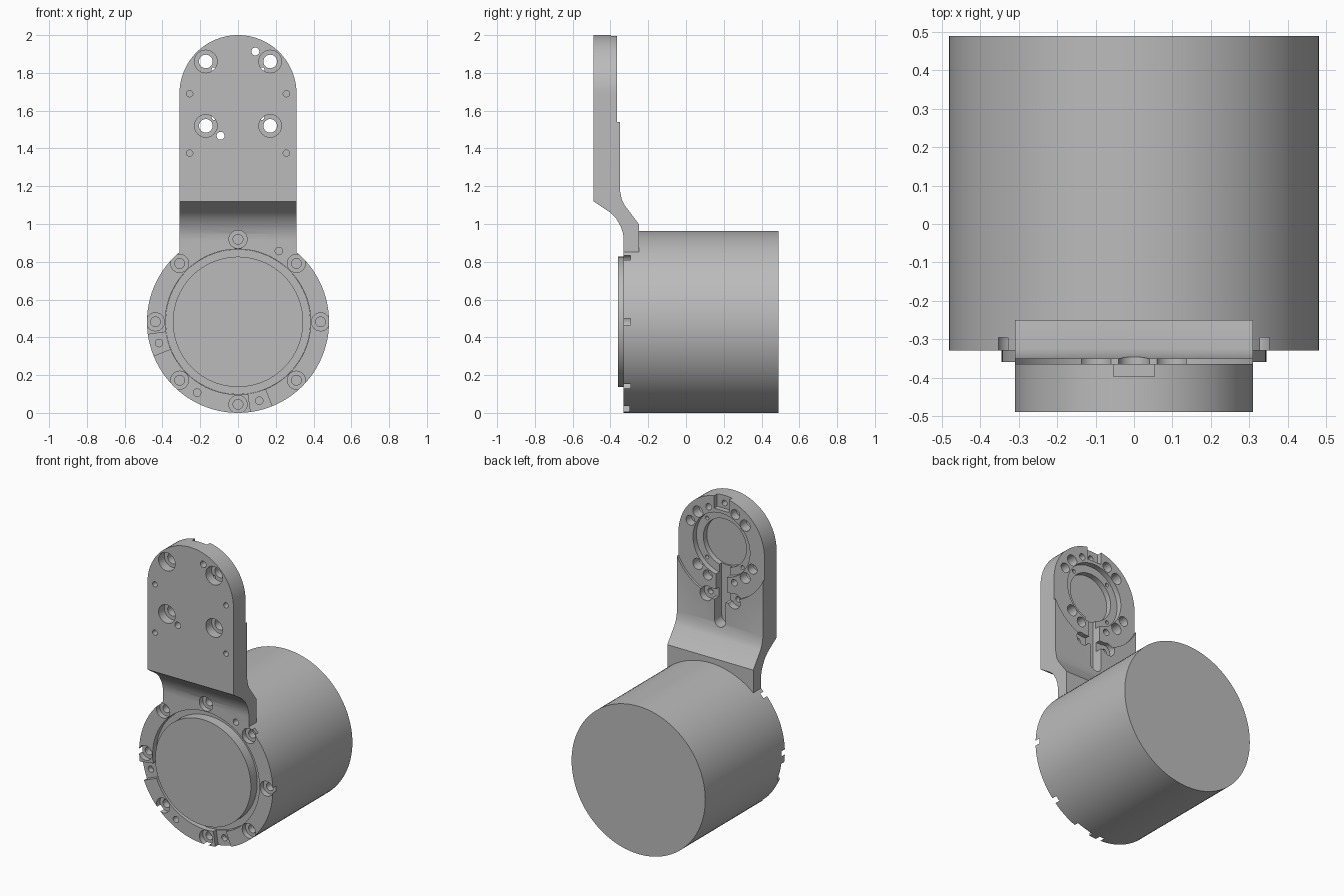
import bpy, bmesh
from math import sin, cos, radians, pi

cube = bpy.data.objects.get("Cube")
if cube:
    bpy.data.objects.remove(cube, do_unlink=True)

metal = bpy.data.materials.new("light grey metal")
metal.use_nodes = True
GREY = (0.5, 0.5, 0.5, 1)
metal.diffuse_color = GREY
metal.node_tree.nodes["Principled BSDF"].inputs["Base Color"].default_value = GREY

CZ = 0.482     # height of the motor axis
PZ = 1.69      # height of the round arm end
R = 0.482      # motor radius


def prism(name, pts, lo, hi, axis="Y"):
    """Extrude a closed outline along y (points are x, z) or x (points are y, z)."""
    bm = bmesh.new()
    place = (lambda p, d: (p[0], d, p[1])) if axis == "Y" else (lambda p, d: (d, p[0], p[1]))
    a = [bm.verts.new(place(p, lo)) for p in pts]
    b = [bm.verts.new(place(p, hi)) for p in pts]
    bm.faces.new(a)
    bm.faces.new(b[::-1])
    n = len(pts)
    for i in range(n):
        bm.faces.new((a[i], a[(i + 1) % n], b[(i + 1) % n], b[i]))
    bmesh.ops.recalc_face_normals(bm, faces=bm.faces)
    mesh = bpy.data.meshes.new(name)
    bm.to_mesh(mesh)
    bm.free()
    ob = bpy.data.objects.new(name, mesh)
    bpy.context.collection.objects.link(ob)
    mesh.materials.append(metal)
    return ob


def arc(x, z, r, a0, a1, n):
    return [(x + r * cos(radians(a0 + (a1 - a0) * i / n)),
             z + r * sin(radians(a0 + (a1 - a0) * i / n))) for i in range(n + 1)]


def disc(name, x, z, r, lo, hi, n=24):
    return prism(name, arc(x, z, r, 0, 360, n)[:-1], lo, hi)


def box(x0, x1, z0, z1):
    return [(x0, z0), (x1, z0), (x1, z1), (x0, z1)]


def combine(target, tool, op="DIFFERENCE"):
    """Apply a boolean and discard the tool."""
    mod = target.modifiers.new("cut", "BOOLEAN")
    mod.operation, mod.solver, mod.object = op, "EXACT", tool
    bpy.context.view_layer.objects.active = target
    bpy.ops.object.modifier_apply(modifier=mod.name)
    bpy.data.objects.remove(tool, do_unlink=True)


def drill(target, x, z, r, lo, hi):
    combine(target, disc("drill", x, z, r, lo, hi))


# Motor body, recessed floor and raised front cap
motor = disc("motor_body", 0, CZ, R, -0.25, 0.49, 96)
floor = disc("motor_front_floor", 0, CZ, 0.384, -0.295, -0.24, 96)
cap = disc("motor_front_cap", 0, CZ, 0.345, -0.36, -0.28, 96)

# Cranked arm: side profile trimmed to the round-ended front outline
side = [(-0.25, 0.85), (-0.25, 1.0), (-0.325, 1.1), (-0.34, 1.13), (-0.35, 1.18),
        (-0.35, 2.1), (-0.49, 2.1), (-0.49, 1.12), (-0.4, 1.06), (-0.37, 1.03),
        (-0.345, 0.985), (-0.333, 0.95), (-0.33, 0.92), (-0.33, 0.85)]
arm = prism("bracket_arm", side, -0.4, 0.4, "X")
outline = [(-0.31, 0.8), (0.31, 0.8)] + arc(0, PZ, 0.31, 0, 180, 48)
combine(arm, prism("outline", outline, -0.6, 0), "INTERSECT")

# Mounting ring joined to the arm, then bored out
combine(arm, disc("ring", 0, CZ, R, -0.33, -0.25, 96), "UNION")
combine(arm, disc("bore", 0, CZ, 0.385, -0.5, -0.2, 96))

# Eight counterbored ring bolts
for k in range(8):
    x, z = 0.437 * cos(k * pi / 4), CZ + 0.437 * sin(k * pi / 4)
    drill(arm, x, z, 0.048, -0.45, -0.295)
    drill(arm, x, z, 0.026, -0.45, -0.2)

# Two shallow ring notches and the small pin holes
for a in (188, 278):
    sector = arc(0, CZ, 0.55, a, a + 14, 6) + arc(0, CZ, 0.36, a + 14, a, 6)
    combine(arm, prism("notch", sector, -0.45, -0.3))
for a in (60, 195, 240, 285):
    drill(arm, 0.433 * cos(radians(a)), CZ + 0.433 * sin(radians(a)), 0.02, -0.45, -0.265)

# Round seat and stepped pocket on the back of the arm end
for r, depth in ((0.344, -0.365), (0.205, -0.4), (0.155, -0.435)):
    combine(arm, disc("pocket", 0, PZ, r, depth, -0.1, 72))

# Cable slot with round end, side lobes and top key slot
slot = [(0.04, 1.56)] + arc(0, 1.2, 0.04, 0, -180, 12) + [(-0.04, 1.56)]
combine(arm, prism("slot", slot, -0.425, -0.1))
for s in (-1, 1):
    combine(arm, prism("lobe_neck", box(min(0, s * 0.1), max(0, s * 0.1), 1.33, 1.39), -0.395, -0.1))
    drill(arm, s * 0.1, 1.35, 0.045, -0.395, -0.1)
    drill(arm, s * 0.1, 1.35, 0.018, -0.43, -0.1)
combine(arm, prism("key_slot", box(-0.053, 0.053, 1.915, 2.1), -0.397, -0.1))
drill(arm, 0, 1.95, 0.018, -0.44, -0.1)

# Four counterbored through holes, and blind back holes beside them
for k in range(4):
    a = radians(45 + 90 * k)
    x, z = 0.241 * cos(a), PZ + 0.241 * sin(a)
    drill(arm, x, z, 0.036, -0.6, -0.1)
    drill(arm, x, z, 0.06, -0.6, -0.43)
    b = radians(24 + 90 * k)
    drill(arm, 0.245 * cos(b), PZ + 0.245 * sin(b), 0.032, -0.42, -0.1)
    drill(arm, 0.18 * cos(a), PZ + 0.18 * sin(a), 0.012, -0.43, -0.1)

# Small locating holes and front blind holes
for s in (-1, 1):
    drill(arm, s * 0.092, PZ + s * 0.223, 0.021, -0.6, -0.1)
    for z in (1.69, 1.375):
        drill(arm, s * 0.256, z, 0.017, -0.6, -0.43)

# Smooth the round walls and keep the machined edges crisp
bpy.ops.object.select_all(action="DESELECT")
for ob in (motor, floor, cap, arm):
    ob.select_set(True)
bpy.context.view_layer.objects.active = arm
bpy.ops.object.shade_smooth_by_angle(angle=radians(25))
